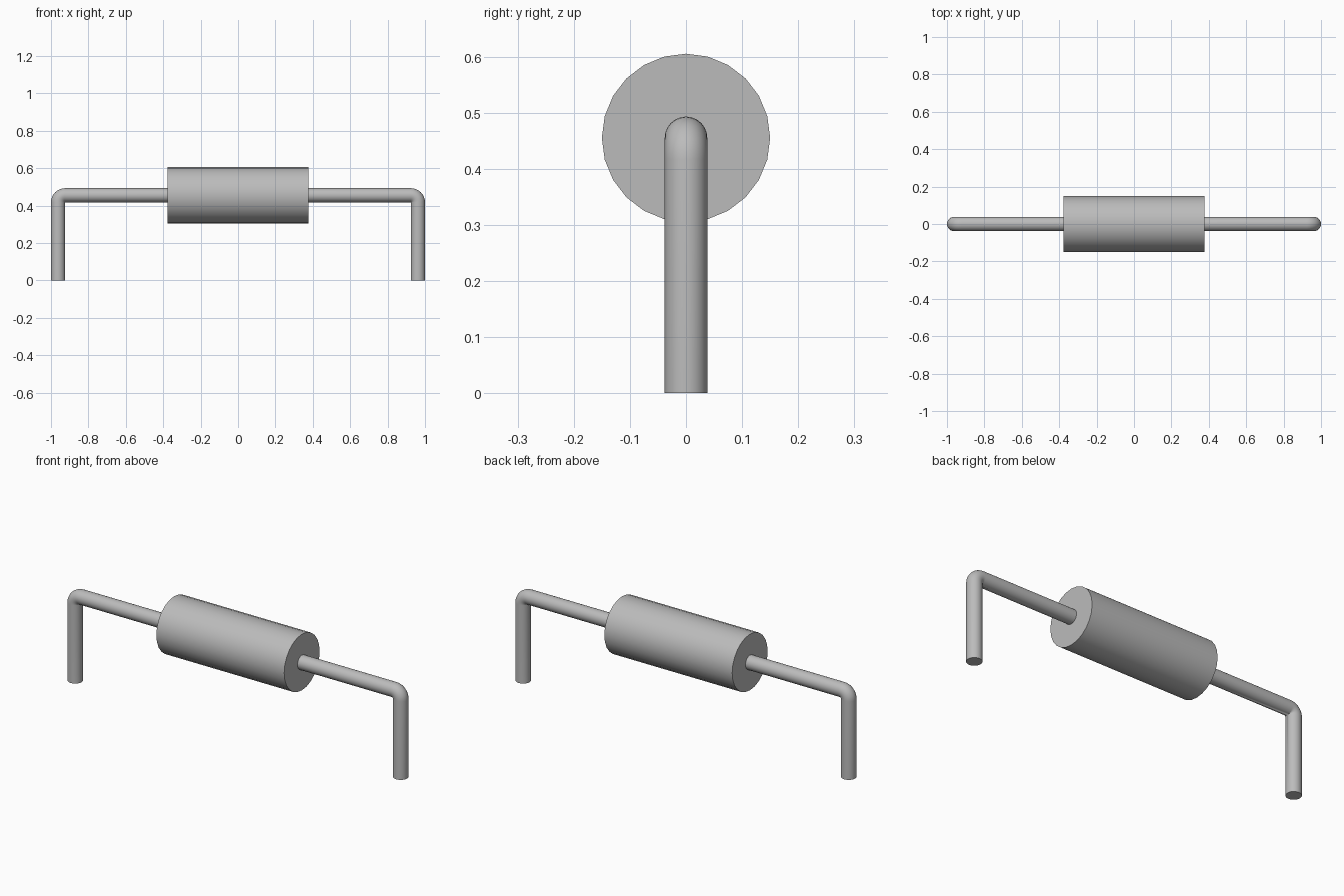
import bpy, bmesh, math
from mathutils import Matrix, Vector

if "Cube" in bpy.data.objects:
    bpy.data.objects.remove(bpy.data.objects["Cube"], do_unlink=True)

AXIS_Z = 0.455       # height of the body axis
BODY_R, BODY_HALF = 0.15, 0.378
WIRE_R = 0.038

grey = bpy.data.materials.new("plain grey")
grey.use_nodes = True
colour = (0.5, 0.5, 0.5, 1)
grey.diffuse_color = colour
grey.node_tree.nodes["Principled BSDF"].inputs["Base Color"].default_value = colour


def finish(name, bm):
    bmesh.ops.remove_doubles(bm, verts=bm.verts[:], dist=0.0001)
    bmesh.ops.recalc_face_normals(bm, faces=bm.faces[:])
    mesh = bpy.data.meshes.new(name)
    bm.to_mesh(mesh)
    bm.free()
    mesh.materials.append(grey)
    obj = bpy.data.objects.new(name, mesh)
    bpy.context.collection.objects.link(obj)
    bpy.ops.object.select_all(action='DESELECT')
    obj.select_set(True)
    bpy.context.view_layer.objects.active = obj
    bpy.ops.object.shade_smooth_by_angle(angle=math.radians(40))


# Cylindrical body lying along x
bm = bmesh.new()
bmesh.ops.create_cone(bm, cap_ends=True, segments=24, radius1=BODY_R, radius2=BODY_R,
                      depth=2 * BODY_HALF,
                      matrix=Matrix.Translation((0, 0, AXIS_Z)) @ Matrix.Rotation(math.pi / 2, 4, 'Y'))
finish("body", bm)


def extrude(bm, edges, offset):
    geom = bmesh.ops.extrude_edge_only(bm, edges=edges)["geom"]
    bmesh.ops.translate(bm, vec=offset,
                        verts=[g for g in geom if isinstance(g, bmesh.types.BMVert)])
    return [g for g in geom if isinstance(g, bmesh.types.BMEdge)
            and len(g.link_faces) == 1]


# Bent wire leads: leg up, tight elbow, then straight into the body
def lead(name, side):
    bm = bmesh.new()
    bmesh.ops.create_circle(bm, cap_ends=True, segments=24, radius=WIRE_R,
                            matrix=Matrix.Translation((side * (1 - WIRE_R), 0, 0)))
    ring = extrude(bm, bm.edges[:], Vector((0, 0, AXIS_Z - WIRE_R)))
    corner = Vector((side * (1 - 2 * WIRE_R), 0, AXIS_Z - WIRE_R))
    bend = bmesh.ops.spin(bm, geom=ring, cent=corner, axis=(0, -side, 0),
                          angle=math.pi / 2, steps=8)["geom_last"]
    ring = [g for g in bend if isinstance(g, bmesh.types.BMEdge)]
    inward = 1 - 2 * WIRE_R - BODY_HALF + 0.02
    extrude(bm, ring, Vector((-side * inward, 0, 0)))
    finish(name, bm)


lead("left_lead", 1)
lead("right_lead", -1)
